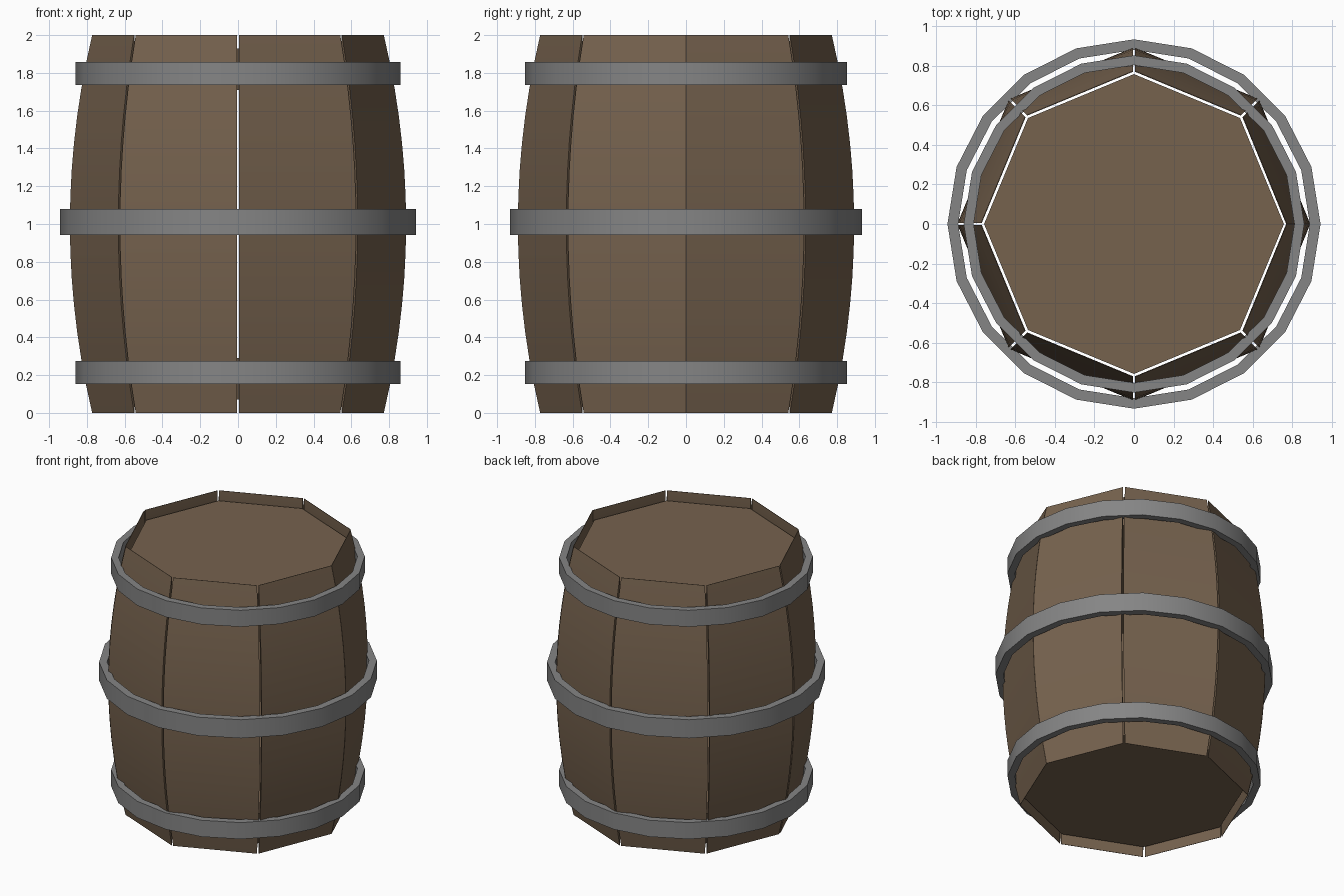
import bpy
import bmesh
from math import cos, sin, pi

cube = bpy.data.objects.get("Cube")
if cube:
    bpy.data.objects.remove(cube, do_unlink=True)

SIDES = 8
STEPS = 14
GAP = 0.006


def make_material(name, colour):
    mat = bpy.data.materials.new(name)
    mat.use_nodes = True
    mat.diffuse_color = (*colour, 1)
    shader = mat.node_tree.nodes["Principled BSDF"]
    shader.inputs["Base Color"].default_value = (*colour, 1)
    shader.inputs["Roughness"].default_value = 0.8
    return mat


wood = make_material("brown wood", (0.18, 0.122, 0.076))
iron = make_material("grey iron", (0.235, 0.235, 0.235))


def finish(name, bm, mat):
    bmesh.ops.recalc_face_normals(bm, faces=bm.faces)
    mesh = bpy.data.meshes.new(name)
    bm.to_mesh(mesh)
    bm.free()
    obj = bpy.data.objects.new(name, mesh)
    bpy.context.collection.objects.link(obj)
    mesh.materials.append(mat)
    bpy.ops.object.select_all(action="DESELECT")
    obj.select_set(True)
    bpy.context.view_layer.objects.active = obj
    bpy.ops.object.shade_smooth_by_angle(angle=pi / 6)
    return obj


def bulge(z):
    """Corner radius of the barrel at a height."""
    return 0.89 - 0.118 * (z - 1) ** 2


# Staves: flat bowed planks, thinning to a fine edge at both rims
def stave(index):
    a0, a1 = (2 * pi * (index + k) / SIDES for k in (0, 1))
    # The seam facing +x is closed
    gap0 = 0.0005 if index == 0 else GAP
    gap1 = 0.0005 if index == SIDES - 1 else GAP
    bm = bmesh.new()
    rows = []
    for i in range(STEPS + 1):
        z = 2 * i / STEPS
        outer = bulge(z)
        inner = outer - (0.003 if i in (0, STEPS) else 0.035)
        row = []
        for r, a, shift in ((outer, a0, gap0), (outer, a1, -gap1),
                            (inner, a1, -gap1), (inner, a0, gap0)):
            row.append(bm.verts.new((r * cos(a) - shift * sin(a),
                                     r * sin(a) + shift * cos(a), z)))
        rows.append(row)
    for low, high in zip(rows, rows[1:]):
        for k in range(4):
            n = (k + 1) % 4
            bm.faces.new((low[k], low[n], high[n], high[k]))
    bm.faces.new(rows[0])
    bm.faces.new(rows[-1])
    finish(f"stave_{index + 1}", bm, wood)


for s in range(SIDES):
    stave(s)


# Recessed heads closing the top and bottom
def head(name, z0, z1):
    bm = bmesh.new()
    rings = [[bm.verts.new((0.757 * cos(2 * pi * k / SIDES),
                            0.757 * sin(2 * pi * k / SIDES), z))
              for k in range(SIDES)] for z in (z0, z1)]
    for ring in rings:
        bm.faces.new(ring)
    for k in range(SIDES):
        n = (k + 1) % SIDES
        bm.faces.new((rings[0][k], rings[0][n], rings[1][n], rings[1][k]))
    finish(name, bm, wood)


head("bottom_head", 0.07, 0.29)
head("top_head", 1.71, 1.93)


# Iron hoops around the staves
def hoop(name, outer, inner, z0, z1, sides=20):
    bm = bmesh.new()
    section = ((outer, z0), (outer, z1), (inner, z1), (inner, z0))
    loops = [[bm.verts.new((r * cos(2 * pi * k / sides),
                            0.99 * r * sin(2 * pi * k / sides), z))
              for r, z in section] for k in range(sides)]
    for k in range(sides):
        a, b = loops[k], loops[(k + 1) % sides]
        for j in range(4):
            n = (j + 1) % 4
            bm.faces.new((a[j], b[j], b[n], a[n]))
    finish(name, bm, iron)


hoop("lower_hoop", 0.86, 0.81, 0.152, 0.275)
hoop("middle_hoop", 0.942, 0.888, 0.942, 1.08)
hoop("upper_hoop", 0.86, 0.81, 1.735, 1.858)
